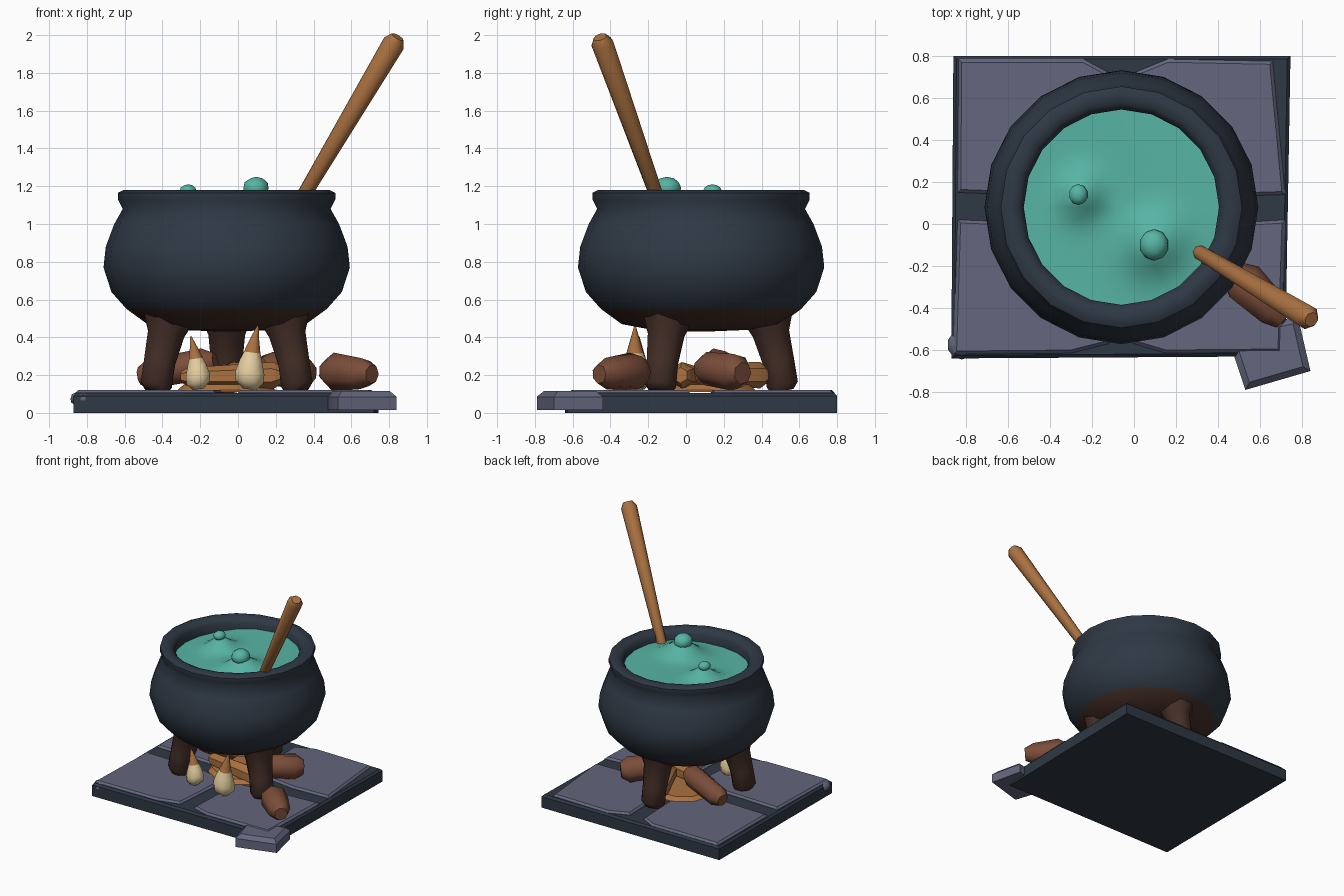
import bpy, bmesh, math
from mathutils import Vector

cube = bpy.data.objects.get("Cube")
if cube:
    bpy.data.objects.remove(cube, do_unlink=True)


def material(name, *rgb):
    m = bpy.data.materials.new(name)
    m.use_nodes = True
    m.diffuse_color = (*rgb, 1)
    m.node_tree.nodes["Principled BSDF"].inputs["Base Color"].default_value = (*rgb, 1)
    return m


IRON = material("dark iron", 0.028, 0.04, 0.058)
SOOT = material("sooty brown", 0.058, 0.027, 0.02)
STONE = material("grey stone", 0.125, 0.133, 0.205)
BREW = material("green brew", 0.095, 0.46, 0.37)
WOOD = material("light wood", 0.40, 0.165, 0.052)
BARK = material("log bark", 0.20, 0.075, 0.042)
CREAM = material("flame cream", 0.78, 0.62, 0.35)

POT = Vector((-0.06, 0.08, 0))


def finish(bm, name, mats, angle=50):
    """Turn a bmesh into a smooth-shaded object."""
    bmesh.ops.recalc_face_normals(bm, faces=bm.faces)
    me = bpy.data.meshes.new(name)
    bm.to_mesh(me)
    bm.free()
    for m in mats:
        me.materials.append(m)
    me.shade_smooth()
    me.set_sharp_from_angle(angle=math.radians(angle))
    ob = bpy.data.objects.new(name, me)
    bpy.context.collection.objects.link(ob)
    return ob


def rings_to_faces(bm, rings):
    for a, b in zip(rings, rings[1:]):
        n = len(a)
        for i in range(n):
            bm.faces.new((a[i], a[(i + 1) % n], b[(i + 1) % n], b[i]))


def loft(name, sections, sides, mats, squash=1.0, rule=None, angle=50):
    """Rounded rod through (x, y, z, radius) sections."""
    bm = bmesh.new()
    pts = [Vector(s[:3]) for s in sections]
    axis = (pts[-1] - pts[0]).normalized()
    u = axis.orthogonal().normalized() if abs(axis.z) > 0.95 else axis.cross((0, 0, 1)).normalized()
    v = axis.cross(u)
    rings = []
    for p, s in zip(pts, sections):
        ring = []
        for i in range(sides):
            t = 2 * math.pi * (i + 0.5) / sides
            ring.append(bm.verts.new(p + s[3] * (u * math.cos(t) + v * math.sin(t) * squash)))
        rings.append(ring)
    rings_to_faces(bm, rings)
    bm.faces.new(rings[0])
    bm.faces.new(rings[-1])
    if rule:
        for f in bm.faces:
            f.material_index = rule(f.calc_center_median())
    return finish(bm, name, mats, angle)


def rod(name, start, end, r0, r1, mat, sides=7, end_round=0.05, squash=1.0):
    """Straight rod with narrowed ends."""
    a, b = Vector(start), Vector(end)
    d = (b - a).normalized() * end_round
    secs = [(*a, r0 * 0.6), (*(a + d), r0), (*(b - d), r1), (*b, r1 * 0.6)]
    return loft(name, secs, sides, [mat], squash)


def slab(name, outline, z0, z1, mat, bevel):
    """Bevelled flat stone from an outline."""
    bm = bmesh.new()
    f = bm.faces.new([bm.verts.new((x, y, z0)) for x, y in outline])
    up = bmesh.ops.extrude_face_region(bm, geom=[f])["geom"]
    top = [g for g in up if isinstance(g, bmesh.types.BMVert)]
    bmesh.ops.translate(bm, verts=top, vec=(0, 0, z1 - z0))
    edges = [e for e in bm.edges if all(v in top for v in e.verts)]
    bmesh.ops.bevel(bm, geom=edges, offset=bevel, segments=1, affect='EDGES')
    return finish(bm, name, [mat], 35)


def blob(name, loc, scale, mat):
    bm = bmesh.new()
    bmesh.ops.create_icosphere(bm, subdivisions=2, radius=1)
    bmesh.ops.scale(bm, vec=scale, verts=bm.verts)
    bmesh.ops.translate(bm, vec=loc, verts=bm.verts)
    return finish(bm, name, [mat])


# Stone base: dark bed, four worn tiles, a broken corner piece
slab("base_bed", [(-0.87, -0.64), (0.72, -0.63), (0.745, 0.8), (-0.86, 0.8)], 0, 0.105, IRON, 0.015)
slab("tile_front_left", [(-0.86, -0.62), (-0.3, -0.615), (-0.12, -0.57), (-0.08, -0.05),
                         (-0.3, 0.0), (-0.84, 0.02)], 0.08, 0.122, STONE, 0.015)
slab("tile_front_right", [(0.0, -0.57), (0.15, -0.615), (0.7, -0.61), (0.72, 0.02),
                          (0.4, 0.0), (0.02, -0.05)], 0.08, 0.122, STONE, 0.015)
slab("tile_back_left", [(-0.84, 0.15), (-0.3, 0.13), (-0.1, 0.18), (-0.12, 0.72),
                        (-0.24, 0.785), (-0.835, 0.785)], 0.08, 0.122, STONE, 0.015)
slab("tile_back_right", [(0.02, 0.18), (0.4, 0.13), (0.72, 0.14), (0.66, 0.775),
                         (0.16, 0.785), (0.0, 0.72)], 0.08, 0.122, STONE, 0.015)
slab("broken_corner", [(0.47, -0.61), (0.53, -0.79), (0.84, -0.7), (0.78, -0.44), (0.5, -0.5)],
     0.015, 0.115, STONE, 0.03)
blob("corner_knob", (-0.82, -0.575, 0.075), (0.07, 0.07, 0.045), STONE)

# Cauldron: lathed shell, sooty underneath
PROFILE = [(0.02, 0.43), (0.26, 0.44), (0.42, 0.47), (0.53, 0.55), (0.61, 0.64), (0.652, 0.77),
           (0.64, 0.88), (0.595, 1.0), (0.55, 1.08), (0.575, 1.13), (0.575, 1.165),
           (0.545, 1.18), (0.495, 1.175), (0.465, 1.14), (0.47, 1.05), (0.48, 0.95)]
bm = bmesh.new()
SIDES = 20
rings = []
for r, z in PROFILE:
    ring = []
    for i in range(SIDES):
        t = 2 * math.pi * i / SIDES
        ring.append(bm.verts.new(POT + Vector((r * math.cos(t), r * math.sin(t), z))))
    rings.append(ring)
rings_to_faces(bm, rings)
bm.faces.new(rings[0])
for f in bm.faces:
    f.material_index = 1 if f.calc_center_median().z < 0.54 else 0
finish(bm, "cauldron", [IRON, SOOT], 60)

# Three stubby legs
for i, name in enumerate(("leg_back", "leg_front_right", "leg_front_left")):
    t = math.radians(90 + 120 * i)

    def at(r, z, w):
        return (POT.x + r * math.cos(t), POT.y + r * math.sin(t), z, w)

    loft(name, [at(0.43, 0.115, 0.065), at(0.43, 0.15, 0.09), at(0.41, 0.27, 0.09),
                at(0.37, 0.42, 0.105), at(0.35, 0.52, 0.15)], 8, [SOOT])

# Brew surface with two swelling bubbles
BUBBLES = [(0.1, -0.1, 0.11, 0.13), (-0.26, 0.14, 0.09, 0.1)]
bm = bmesh.new()
rings = []
for k in range(1, 13):
    ring = []
    for i in range(24):
        t = 2 * math.pi * i / 24
        x, y = POT.x + 0.04 * k * math.cos(t), POT.y + 0.04 * k * math.sin(t)
        z = 1.085 + 0.015 * math.sin(4 * x + 3 * y)
        for bx, by, h, w in BUBBLES:
            z += h * math.exp(-((x - bx) ** 2 + (y - by) ** 2) / w ** 2)
        ring.append(bm.verts.new((x, y, z)))
    rings.append(ring)
rings_to_faces(bm, rings)
bm.faces.new(rings[0])
finish(bm, "brew", [BREW], 80)
blob("bubble_large", (0.095, -0.1, 1.19), (0.07, 0.075, 0.06), BREW)
blob("bubble_small", (-0.265, 0.14, 1.175), (0.045, 0.05, 0.035), BREW)

# Stirring stick
rod("stirring_stick", (0.27, -0.11, 1.02), (0.845, -0.455, 1.99), 0.035, 0.06, WOOD, 8, 0.04)

# Firewood
rod("log_front", (0.47, -0.23, 0.22), (0.71, -0.46, 0.205), 0.105, 0.085, BARK, 7, 0.07)
rod("log_left", (-0.52, 0.27, 0.195), (-0.12, 0.14, 0.27), 0.08, 0.085, BARK, 7, 0.06)
rod("log_right", (0.12, 0.08, 0.24), (0.38, 0.3, 0.21), 0.09, 0.1, BARK, 7, 0.06)
rod("stick_front", (0.23, -0.03, 0.2), (-0.3, 0.08, 0.19), 0.07, 0.05, WOOD, 6, 0.04)
rod("stick_back", (-0.05, 0.43, 0.2), (0.1, 0.05, 0.2), 0.07, 0.06, WOOD, 6, 0.04)

# Glowing bed under the wood
slab("ember_bed", [(-0.06 + 0.26 * math.cos(i * math.pi / 5), 0.14 + 0.24 * math.sin(i * math.pi / 5))
                   for i in range(10)], 0.11, 0.15, WOOD, 0.03)

# Flames: cream drops with burning tips
for name, x, y, lean, h in (("flame_left", -0.21, -0.25, -0.04, 0.28),
                            ("flame_right", 0.06, -0.27, 0.045, 0.335)):
    shape = [(0, 0.45), (0.12, 0.95), (0.26, 1), (0.44, 0.78), (0.58, 0.57), (0.8, 0.3), (1, 0.06)]
    loft(name, [(x + lean * f * f, y, 0.125 + h * f, 0.25 * h * w) for f, w in shape],
         8, [CREAM, WOOD], rule=lambda c, h=h: int(c.z > 0.125 + 0.54 * h - 0.04 * (c.y + 0.26)), angle=60)
